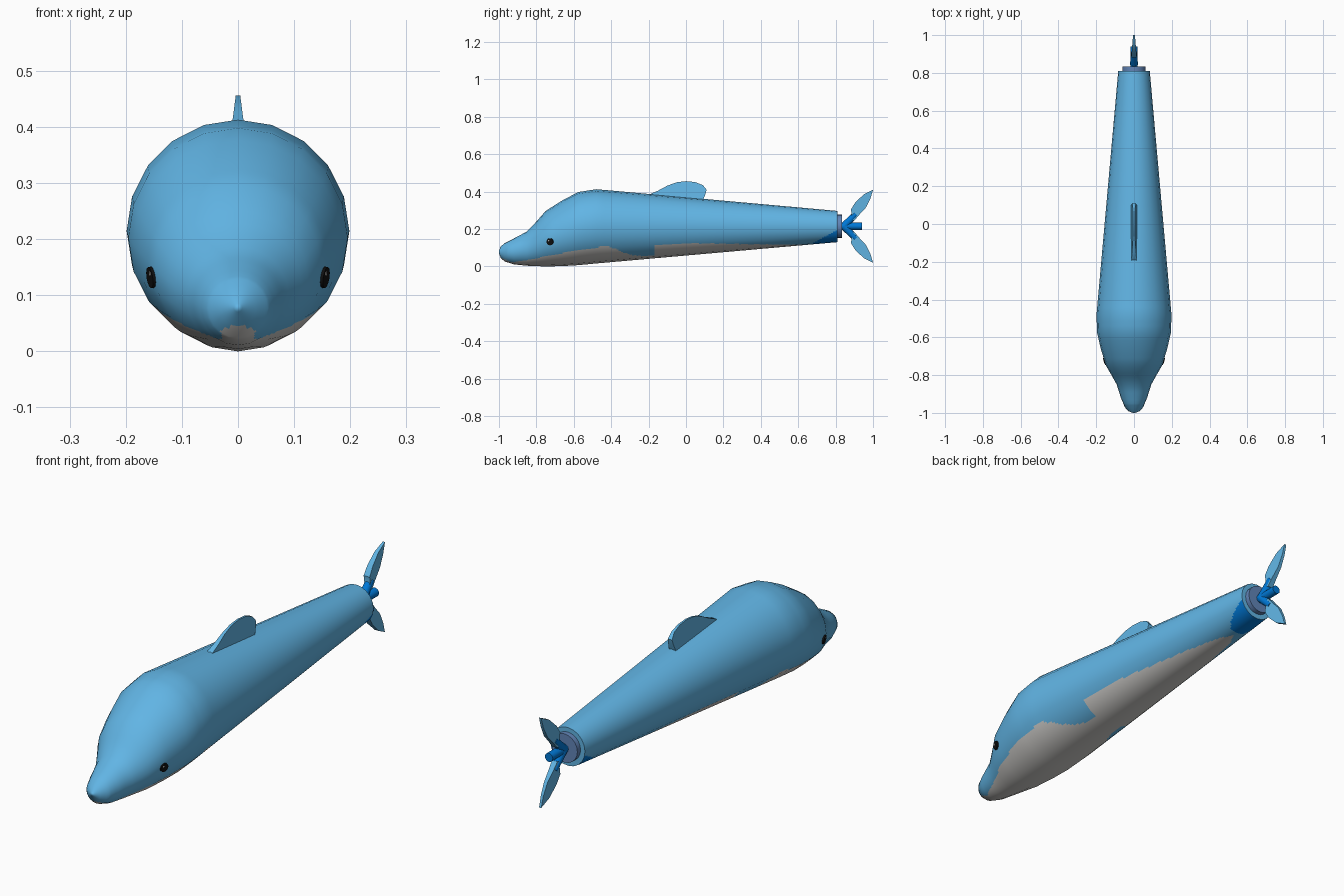
import bpy, bmesh, math
from mathutils import Vector

cube = bpy.data.objects.get("Cube")
if cube:
    bpy.data.objects.remove(cube, do_unlink=True)


def material(name, rgb):
    m = bpy.data.materials.new(name)
    m.use_nodes = True
    m.diffuse_color = (*rgb, 1)
    m.node_tree.nodes["Principled BSDF"].inputs["Base Color"].default_value = (*rgb, 1)
    return m


SKY = material("sky_blue", (0.12, 0.46, 0.78))
BELLY = material("pale_grey", (0.60, 0.59, 0.57))
DEEP = material("deep_blue", (0.0, 0.19, 0.68))
STEEL = material("steel_blue", (0.12, 0.23, 0.47))
BLACK = material("black", (0.005, 0.005, 0.005))


def make_object(name, bm, mats):
    mesh = bpy.data.meshes.new(name)
    bm.to_mesh(mesh)
    bm.free()
    for m in mats:
        mesh.materials.append(m)
    ob = bpy.data.objects.new(name, mesh)
    bpy.context.collection.objects.link(ob)
    return ob


def smooth(ob, degrees=35):
    bpy.ops.object.select_all(action='DESELECT')
    ob.select_set(True)
    bpy.context.view_layer.objects.active = ob
    bpy.ops.object.shade_smooth_by_angle(angle=math.radians(degrees))


def lookup(table, y, col):
    """Piecewise linear value of a column at position y."""
    for a, b in zip(table, table[1:]):
        if y <= b[0]:
            f = max(0, (y - a[0]) / (b[0] - a[0]))
            return a[col] + (b[col] - a[col]) * f
    return table[-1][col]


# Body profile: y, top z, bottom z
PROFILE = [(-1, .085, .07), (-.99, .107, .045), (-.97, .124, .027),
           (-.92, .150, .011), (-.85, .187, .004), (-.8, .24, .002),
           (-.75, .297, 0), (-.66, .354, .002), (-.575, .398, .007),
           (-.48, .413, .016), (.81, .297, .13)]
# Upper edge of the pale belly, dipping around the painted flippers
BELLY_EDGE = [(-1, .05), (-.93, .022), (-.85, .034), (-.7, .064), (-.5, .1),
              (-.41, .108), (-.35, .08), (-.3, .063), (-.22, .055),
              (-.17, .06), (-.165, .115), (0, .125), (.4, .118), (.81, .115)]
SIDES, CUTS = 20, 6


def centre_radius(y):
    top, bottom = lookup(PROFILE, y, 1), lookup(PROFILE, y, 2)
    return (top + bottom) / 2, (top - bottom) / 2


def body_normal(y, a):
    lo, hi = max(-1, y - .04), min(.81, y + .04)
    (c0, r0), (c1, r1) = centre_radius(lo), centre_radius(hi)
    slope = ((r1 - r0) + (c1 - c0) * math.sin(a)) / (hi - lo)
    return Vector((math.cos(a), -slope, math.sin(a))).normalized()


def paint(c):
    if c.y > .68 and c.z < .125 + (c.y - .68) * .55:
        return 2
    return 1 if c.z < lookup(BELLY_EDGE, c.y, 1) else 0


# Body: twenty-sided loft, finely divided so the markings follow its faces
stations = []
for p, q in zip(PROFILE, PROFILE[1:]):
    n = math.ceil((q[0] - p[0]) / .012)
    stations += [p[0] + (q[0] - p[0]) * i / n for i in range(n)]
stations.append(PROFILE[-1][0])
corners = [math.pi / 2 + math.tau * i / SIDES for i in range(SIDES + 1)]
bm = bmesh.new()
rings, normals = [], []
for y in stations:
    cz, r = centre_radius(y)
    ring = []
    for a, b in zip(corners, corners[1:]):
        for k in range(CUTS):
            f = k / CUTS
            x = math.cos(a) * (1 - f) + math.cos(b) * f
            z = math.sin(a) * (1 - f) + math.sin(b) * f
            ring.append(bm.verts.new((r * x, y, cz + r * z)))
            normals.append(body_normal(y, a + (b - a) * f))
    rings.append(ring)
for r0, r1 in zip(rings, rings[1:]):
    for i in range(len(r0)):
        j = (i + 1) % len(r0)
        face = bm.faces.new((r0[i], r0[j], r1[j], r1[i]))
        face.smooth = True
        face.material_index = paint(face.calc_center_median())
bm.faces.new(rings[0])
bmesh.ops.recalc_face_normals(bm, faces=bm.faces)
body = make_object("body", bm, [SKY, BELLY, DEEP])
body.data.normals_split_custom_set_from_vertices(normals)


def rod(name, start, end, r0, r1, mat, sides=20):
    """Closed tapered cylinder between two points."""
    start, end = Vector(start), Vector(end)
    axis = end - start
    bm = bmesh.new()
    bmesh.ops.create_cone(bm, cap_ends=True, segments=sides, radius1=r0,
                          radius2=r1, depth=axis.length)
    bm.transform(axis.to_track_quat('Z', 'Y').to_matrix().to_4x4())
    bmesh.ops.translate(bm, verts=bm.verts, vec=(start + end) / 2)
    ob = make_object(name, bm, [mat])
    smooth(ob)
    return ob


def fin(name, outline, thickness, mat):
    """Flat fin from a (y, z) outline; thickness gives the half width."""
    bm = bmesh.new()
    left, right = ([bm.verts.new((s * thickness(y, z), y, z)) for y, z in outline]
                   for s in (1, -1))
    bm.faces.new(left)
    bm.faces.new(right[::-1])
    for i in range(len(outline)):
        bm.faces.new((left[i - 1], right[i - 1], right[i], left[i]))
    bmesh.ops.recalc_face_normals(bm, faces=bm.faces)
    ob = make_object(name, bm, [mat])
    smooth(ob)
    return ob


# Dorsal fin
fin("dorsal_fin", [(-.2, .375), (-.19, .388), (-.15, .405), (-.1, .432),
                   (-.05, .450), (0, .456), (.05, .451), (.09, .435),
                   (.11, .41), (.105, .39), (.09, .35), (-.15, .35)],
    lambda y, z: .004 + (.456 - z) * .13, SKY)

# Tail end: cap, mounting flange and propeller shaft
AXIS_Z = .215
rod("tail_cap", (0, .806, .2135), (0, .811, .2135), .083, .083, SKY)
rod("tail_flange", (0, .80, AXIS_Z), (0, .833, AXIS_Z), .062, .062, STEEL)
rod("propeller_shaft", (0, .83, AXIS_Z), (0, .94, AXIS_Z), .019, .019, DEEP, 12)

# Two swept propeller blades on arms
BLADE = [(.875, .25), (.886, .275), (.882, .305), (.905, .342), (.95, .385),
         (1.0, .41), (.987, .365), (.962, .315), (.925, .275), (.9, .245)]
for label, s in (("upper", 1), ("lower", -1)):
    flip = [(y, AXIS_Z + s * (z - AXIS_Z)) for y, z in BLADE]
    fin(label + "_blade", flip, lambda y, z: .005 + (1 - y) * .08, SKY)
    rod(label + "_blade_arm", (0, .845, AXIS_Z), (0, .908, AXIS_Z + s * .066),
        .021, .016, DEEP, 12)

# Eyes: thin discs lying on the skin, with a small glint
for label, s in (("left", 1), ("right", -1)):
    for part, y, z, r, lift, mat in (("eye", -.727, .132, .019, .004, BLACK),
                                     ("eye_glint", -.733, .139, .004, .005, BELLY)):
        cz, rad = centre_radius(y)
        a = math.asin((z - cz) / rad)
        n = body_normal(y, a)
        p = Vector((rad * math.cos(a), y, z))
        a0, a1 = p - n * .004, p + n * lift
        a0.x *= s
        a1.x *= s
        rod(label + "_" + part, a0, a1, r, r, mat, 12)
